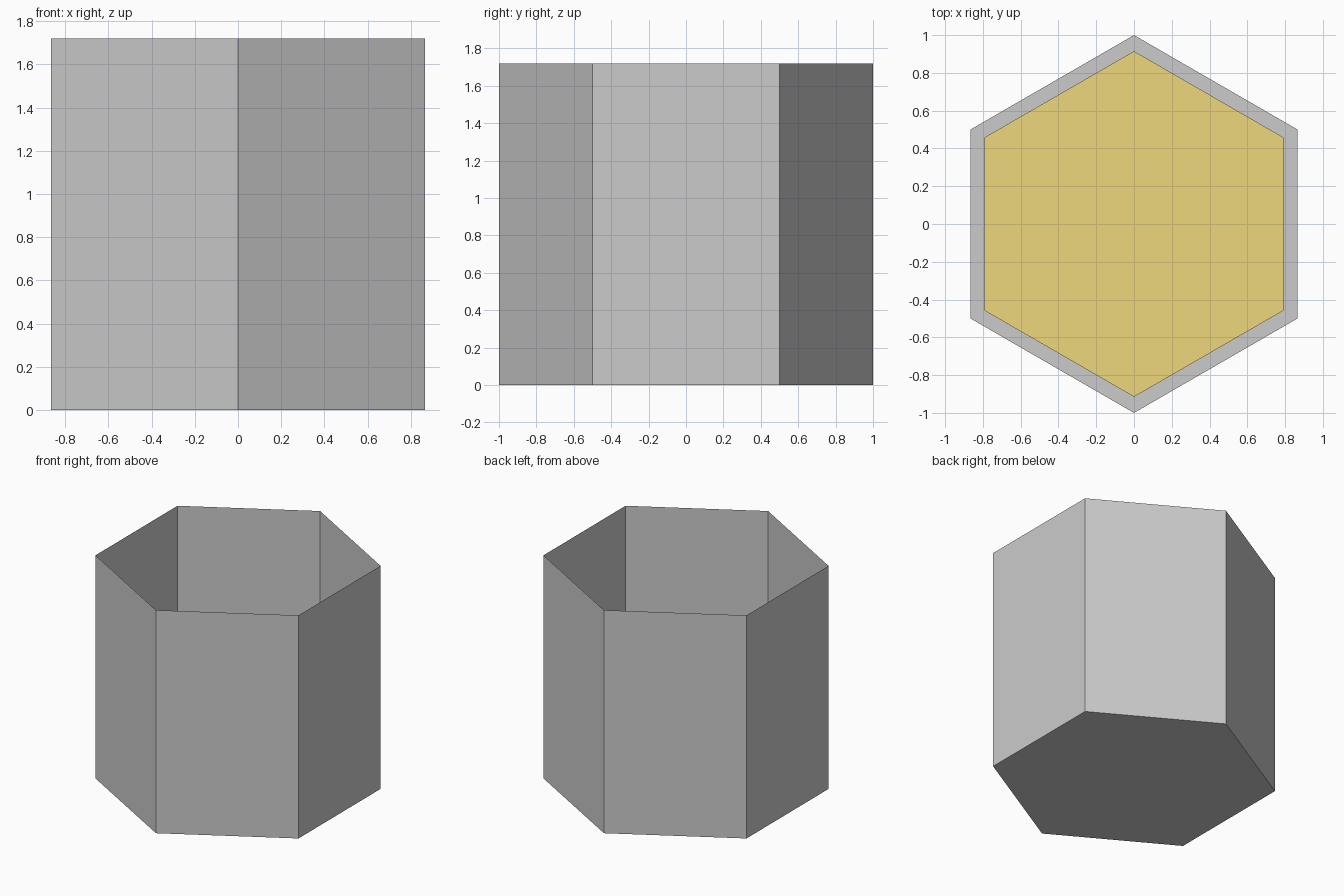
import bpy, bmesh
from math import sin, cos, radians

if "Cube" in bpy.data.objects:
    bpy.data.objects.remove(bpy.data.objects["Cube"])


def hex_prism(name, radius, z0, z1, open_top=False):
    """Six-sided prism with corners on the y axis."""
    bm = bmesh.new()
    rings = [[bm.verts.new((radius * sin(radians(60 * i)), radius * cos(radians(60 * i)), z))
              for i in range(6)] for z in (z0, z1)]
    low, high = rings
    for i in range(6):
        j = (i + 1) % 6
        bm.faces.new((low[j], low[i], high[i], high[j]))
    bm.faces.new(low)
    if not open_top:
        bm.faces.new(high[::-1])
    mesh = bpy.data.meshes.new(name)
    bm.to_mesh(mesh)
    bm.free()
    obj = bpy.data.objects.new(name, mesh)
    bpy.context.collection.objects.link(obj)
    return obj


# Thin-walled open cell with a floor
hex_prism("cell_wall", 1.0, 0.0, 1.72, open_top=True)

# Golden filling, resting inside below the rim
filling = hex_prism("filling", 0.915, 0.02, 0.6)
gold = bpy.data.materials.new("gold")
gold.diffuse_color = (0.85, 0.68, 0.2, 1)
gold.use_nodes = True
gold.node_tree.nodes["Principled BSDF"].inputs["Base Color"].default_value = gold.diffuse_color
filling.data.materials.append(gold)
